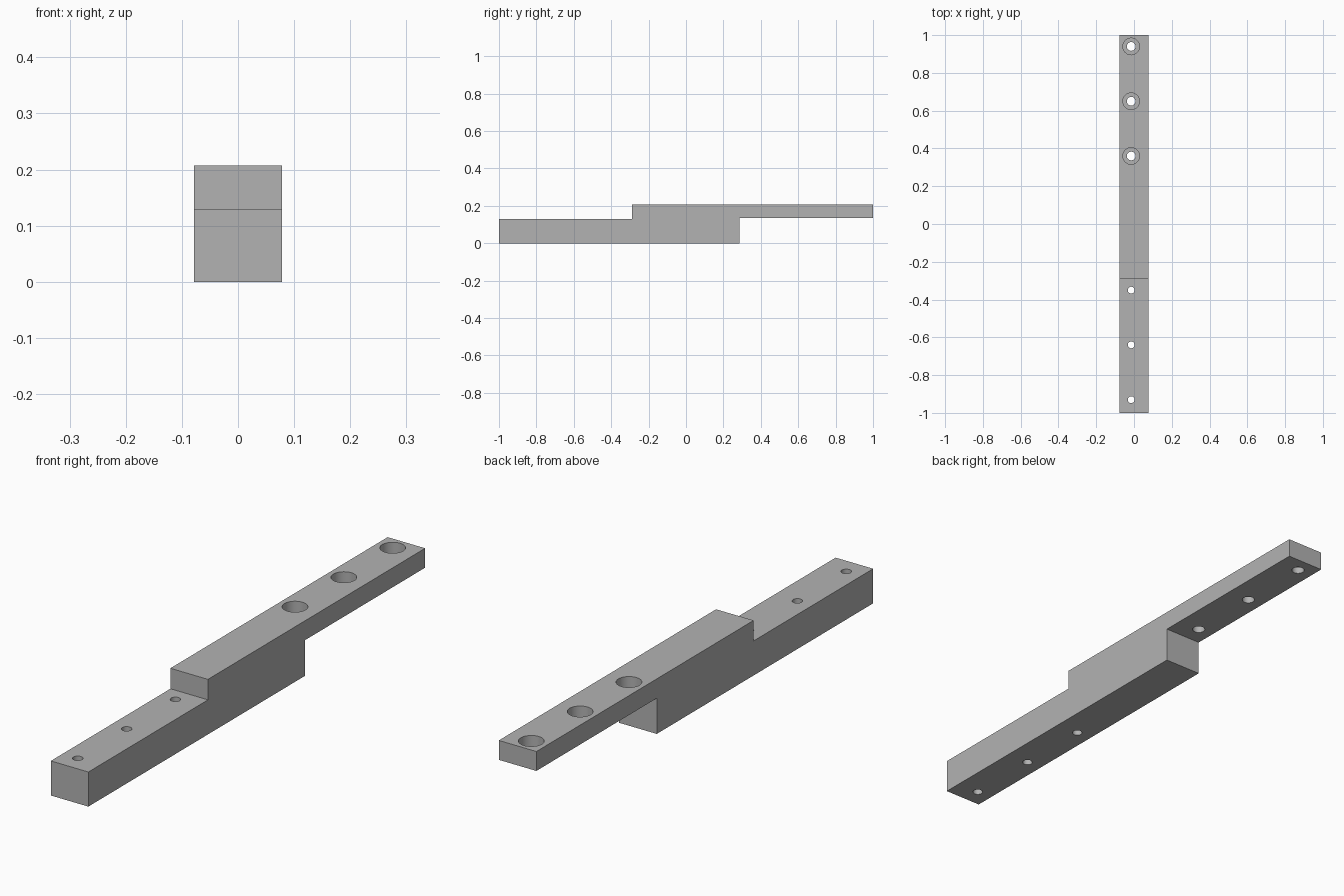
import bpy
import bmesh
from mathutils import Matrix

cube = bpy.data.objects.get("Cube")
if cube:
    bpy.data.objects.remove(cube, do_unlink=True)

HALF_W = 0.078
HOLE_X = -0.015

grey = bpy.data.materials.new("plain_grey")
grey.use_nodes = True
grey.diffuse_color = (0.45, 0.45, 0.45, 1)
grey.node_tree.nodes["Principled BSDF"].inputs["Base Color"].default_value = grey.diffuse_color


def make_object(name, bm):
    bmesh.ops.recalc_face_normals(bm, faces=bm.faces)
    mesh = bpy.data.meshes.new(name)
    bm.to_mesh(mesh)
    bm.free()
    mesh.materials.append(grey)
    obj = bpy.data.objects.new(name, mesh)
    bpy.context.collection.objects.link(obj)
    return obj


# Stepped bar: side profile (y, z) extruded across the width
profile = [(-1, 0), (0.285, 0), (0.285, 0.134), (1, 0.134),
           (1, 0.207), (-0.29, 0.207), (-0.29, 0.13), (-1, 0.13)]
bm = bmesh.new()
side = bm.faces.new([bm.verts.new((-HALF_W, y, z)) for y, z in profile])
ext = bmesh.ops.extrude_face_region(bm, geom=[side])
moved = [v for v in ext["geom"] if isinstance(v, bmesh.types.BMVert)]
bmesh.ops.translate(bm, verts=moved, vec=(2 * HALF_W, 0, 0))
bar = make_object("stepped_bar", bm)


def drill(name, y_list, radius, z0, z1):
    """Cut a row of vertical round holes between two heights."""
    bm = bmesh.new()
    for y in y_list:
        bmesh.ops.create_cone(bm, cap_ends=True, segments=48,
                              radius1=radius, radius2=radius, depth=z1 - z0,
                              matrix=Matrix.Translation((HOLE_X, y, (z0 + z1) / 2)))
    cutter = make_object(name, bm)
    cutter.hide_render = True
    cutter.hide_set(True)
    mod = bar.modifiers.new(name, 'BOOLEAN')
    mod.operation = 'DIFFERENCE'
    mod.solver = 'EXACT'
    mod.object = cutter
    return cutter


# Counterbored screw holes in the thin arm, pilot holes in the thick arm
rear = [0.36, 0.65, 0.94]
front = [-0.93, -0.64, -0.35]
cutters = [drill("screw_holes", rear, 0.023, 0.1, 0.25),
           drill("counterbores", rear, 0.044, 0.16, 0.25),
           drill("pilot_holes", front, 0.018, -0.05, 0.18)]

# Bake the cuts and drop the cutters
bpy.context.view_layer.objects.active = bar
bar.select_set(True)
for mod in list(bar.modifiers):
    bpy.ops.object.modifier_apply(modifier=mod.name)
for cutter in cutters:
    bpy.data.objects.remove(cutter, do_unlink=True)
bpy.ops.object.shade_smooth_by_angle(angle=0.52)
